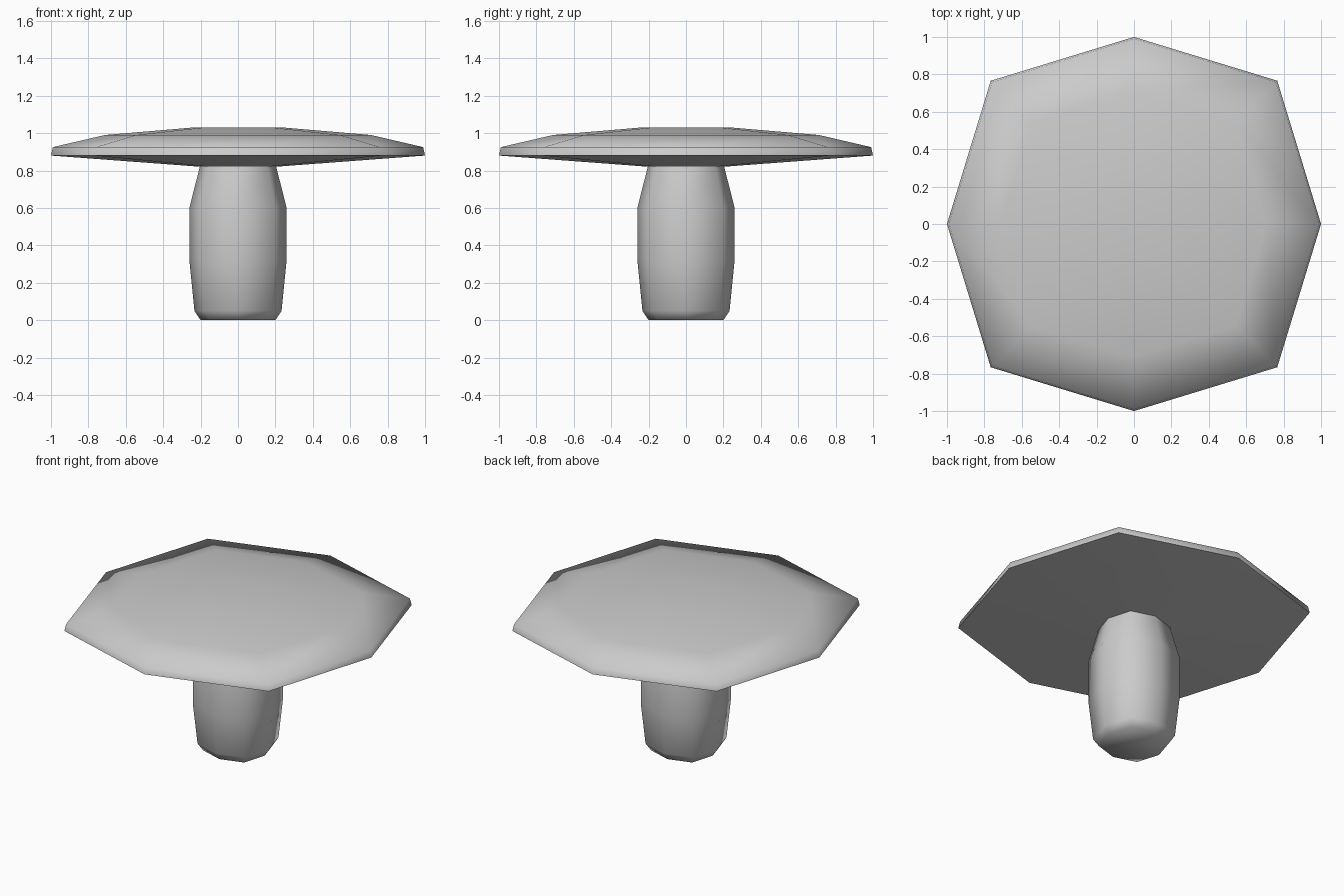
import bpy, bmesh, math

if "Cube" in bpy.data.objects:
    bpy.data.objects.remove(bpy.data.objects["Cube"])

DIAG = 0.766 * math.sqrt(2)  # diagonal corners bulge a little: rounded-square octagon


def lathe(name, profile, smooth_angle):
    """Closed eight-sided solid from a bottom-to-top list of (radius, z)."""
    bm = bmesh.new()
    rings = []
    for r, z in profile:
        ring = []
        for i in range(8):
            a = i * math.pi / 4
            k = r * (DIAG if i % 2 else 1.0)
            ring.append(bm.verts.new((k * math.cos(a), k * math.sin(a), z)))
        rings.append(ring)
    for lo, hi in zip(rings, rings[1:]):
        for i in range(8):
            j = (i + 1) % 8
            bm.faces.new((lo[i], lo[j], hi[j], hi[i]))
    bm.faces.new(rings[0][::-1])
    bm.faces.new(rings[-1])
    mesh = bpy.data.meshes.new(name)
    bm.to_mesh(mesh)
    bm.free()
    obj = bpy.data.objects.new(name, mesh)
    bpy.context.collection.objects.link(obj)
    bpy.ops.object.select_all(action='DESELECT')
    obj.select_set(True)
    bpy.context.view_layer.objects.active = obj
    bpy.ops.object.shade_smooth_by_angle(angle=math.radians(smooth_angle))
    return obj


# Stem: barrel-shaped with a small chamfered foot
lathe("stem", [(0.20, 0.0), (0.233, 0.05), (0.26, 0.32), (0.26, 0.60), (0.203, 0.825)], 70)

# Cap: wide shallow dome with a thin rim and a gently sloped underside
lathe("cap", [(0.20, 0.82), (1.0, 0.88), (0.99, 0.925), (0.71, 0.99), (0.24, 1.03)], 75)
